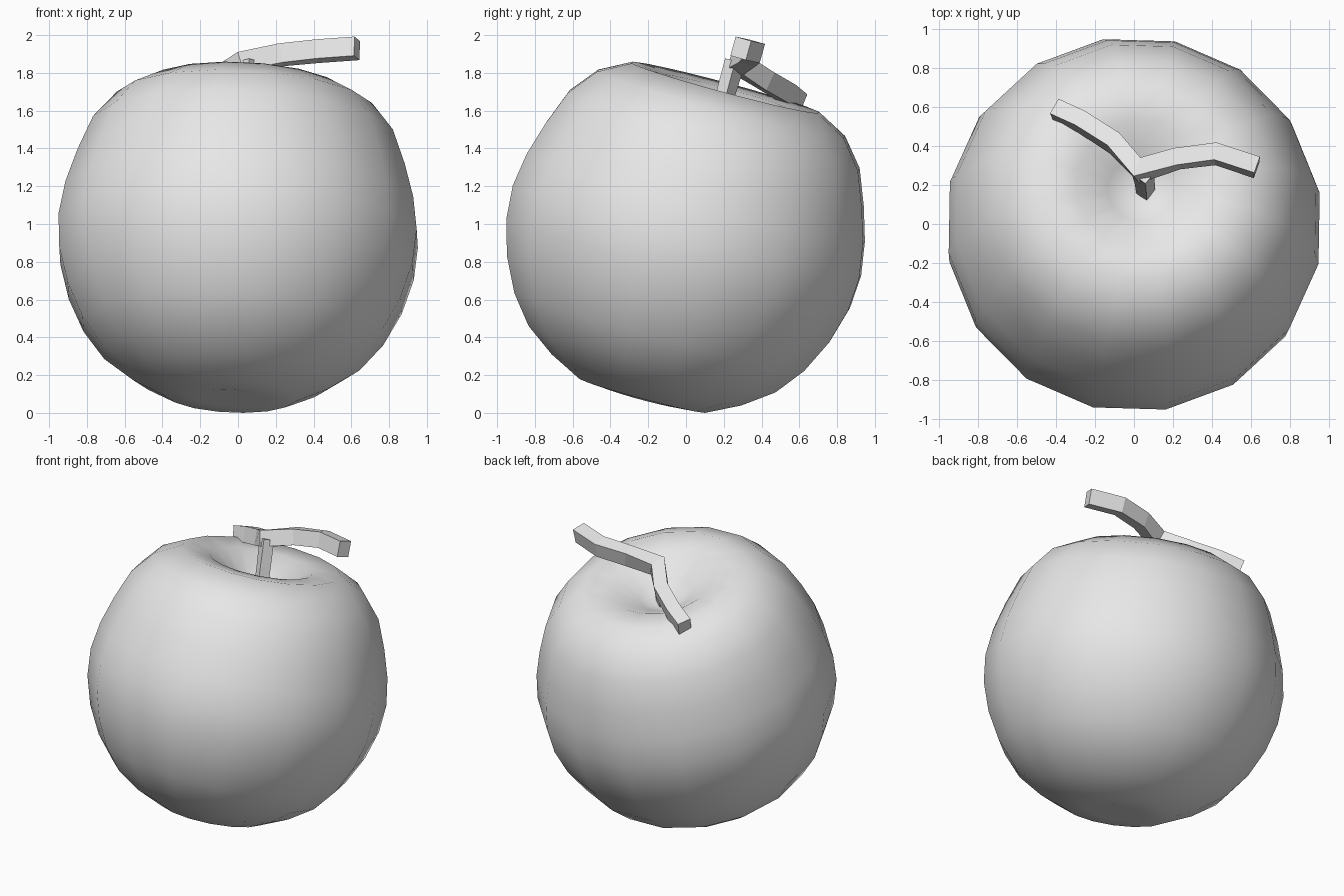
import bpy, bmesh, math
from mathutils import Matrix, Vector

cube = bpy.data.objects.get("Cube")
if cube:
    bpy.data.objects.remove(cube, do_unlink=True)

grey = bpy.data.materials.new("plain_grey")
grey.use_nodes = True
GREY = (0.8, 0.8, 0.8, 1)
grey.diffuse_color = GREY
grey.node_tree.nodes["Principled BSDF"].inputs["Base Color"].default_value = GREY

# The fruit leans backwards and slightly to its left
lean = Matrix.Rotation(math.radians(3), 3, 'Y') @ Matrix.Rotation(math.radians(-15), 3, 'X')
axis = lean @ Vector((0, 0, 1))


def finish(name, bm, smooth):
    bmesh.ops.recalc_face_normals(bm, faces=bm.faces)
    for face in bm.faces:
        face.smooth = smooth
    mesh = bpy.data.meshes.new(name)
    bm.to_mesh(mesh)
    bm.free()
    mesh.materials.append(grey)
    obj = bpy.data.objects.new(name, mesh)
    bpy.context.collection.objects.link(obj)
    return obj


def skin(bm, rings):
    """Join neighbouring rings of vertices with quads."""
    for low, high in zip(rings, rings[1:]):
        n = len(low)
        for i in range(n):
            j = (i + 1) % n
            bm.faces.new((low[i], low[j], high[j], high[i]))


def fruit():
    # (radius, height) from the bottom ring up and into the top hollow
    profile = [(.18, -.90), (.35, -.885), (.53, -.795), (.69, -.68), (.81, -.53),
               (.90, -.35), (.955, -.16), (.968, .02), (.94, .20), (.885, .38),
               (.81, .57), (.69, .715), (.52, .805), (.34, .785), (.17, .68)]
    sides, bottom, hollow = 16, -.88, .59
    bm = bmesh.new()

    def vert(r, a, h):
        p = lean @ Vector((r * math.cos(a), r * math.sin(a), h))
        return bm.verts.new(p)

    start = math.radians(9.5)
    rings = [[vert(r, start + math.tau * i / sides, h) for i in range(sides)]
             for r, h in profile]
    skin(bm, rings)
    for ring, h in ((rings[0], bottom), (rings[-1], hollow)):
        pole = vert(0, 0, h)
        for i in range(sides):
            bm.faces.new((ring[i], ring[(i + 1) % sides], pole))
    # Rest the lowest point on the ground
    drop = min(v.co.z for v in bm.verts)
    bmesh.ops.translate(bm, verts=bm.verts, vec=(0, 0, -drop))
    return finish("fruit_body", bm, True)


def square_sweep(name, points, up, widths, tall):
    """Sweep a mitred rectangular section along a path."""
    pts = [Vector(p) for p in points]
    bm = bmesh.new()
    rings = []
    for k, p in enumerate(pts):
        before = (p - pts[max(k - 1, 0)]).normalized()
        after = (pts[min(k + 1, len(pts) - 1)] - p).normalized()
        tangent = (before + after).normalized()
        side = tangent.cross(up).normalized()
        top = side.cross(tangent).normalized()
        miter = 1 / max(tangent.dot(after if after.length else before), .5)
        w = widths[min(k, len(widths) - 1)] * miter / 2
        rings.append([bm.verts.new(p + side * a * w + top * b * tall / 2)
                      for a, b in ((-1, -1), (1, -1), (1, 1), (-1, 1))])
    skin(bm, rings)
    bm.faces.new(rings[0])
    bm.faces.new(rings[-1])
    return finish(name, bm, False)


fruit()

# Forked twig on top of a short stalk rising from the hollow
square_sweep("forked_twig",
             [(-.40, .585, 1.65), (-.27, .525, 1.70), (-.10, .415, 1.765),
              (.03, .275, 1.85), (.22, .335, 1.895), (.42, .36, 1.915), (.63, .29, 1.93)],
             axis, [.09], .105)
square_sweep("stalk",
             [(.06, .165, 1.52), (.055, .21, 1.69), (.045, .26, 1.86)],
             Vector((-.59, -.8, 0)), [.07, .075, .09], .07)
